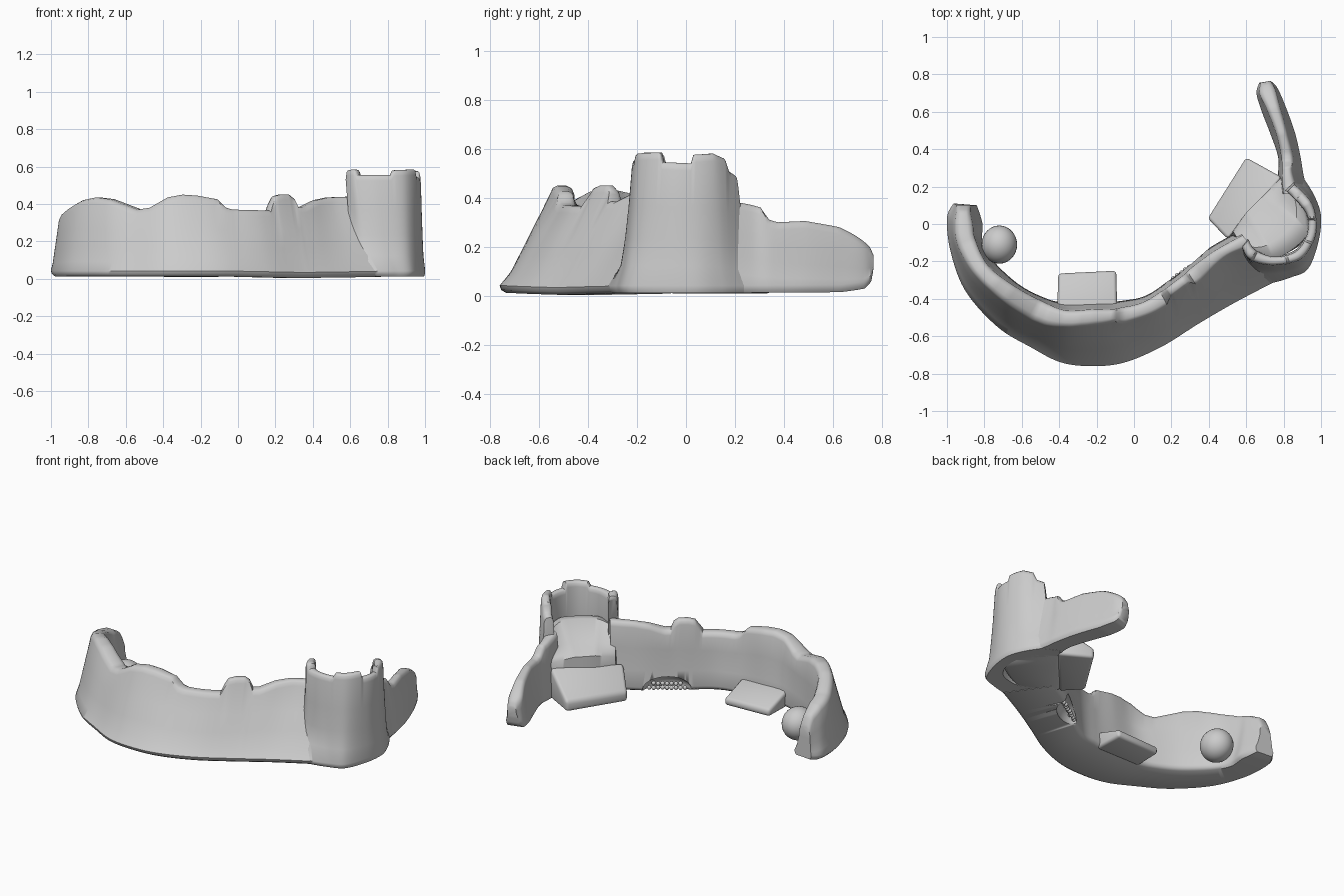
import bpy, bmesh, math, random
from mathutils import Vector, Matrix

if "Cube" in bpy.data.objects:
    bpy.data.objects.remove(bpy.data.objects["Cube"])

random.seed(3)


def finish(name, bm, angle=40):
    bmesh.ops.recalc_face_normals(bm, faces=bm.faces)
    me = bpy.data.meshes.new(name)
    bm.to_mesh(me)
    bm.free()
    ob = bpy.data.objects.new(name, me)
    bpy.context.collection.objects.link(ob)
    bpy.ops.object.select_all(action='DESELECT')
    ob.select_set(True)
    bpy.context.view_layer.objects.active = ob
    bpy.ops.object.shade_smooth_by_angle(angle=math.radians(angle))
    return ob


def lookup(table, t):
    for (a, za), (b, zb) in zip(table, table[1:]):
        if t <= b:
            return za + (zb - za) * max(0, (t - a) / (b - a))
    return table[-1][1]


def spline(pts, t):
    i = min(int(t), len(pts) - 2)
    u = t - i
    p0, p1, p2, p3 = (Vector(pts[max(0, min(len(pts) - 1, i + k))]) for k in (-1, 0, 1, 2))
    return 0.5 * (2 * p1 + (p2 - p0) * u + (2 * p0 - 5 * p1 + 4 * p2 - p3) * u * u
                  + (3 * p1 - p0 - 3 * p2 + p3) * u ** 3)


def wall(name, stations, tops, bottoms=((0, .012), (1, .012)), per=10, tilt=0, flare=1, angle=45):
    """Loft: each station is outer base, outer top, inner top, inner base (x, y pairs)."""
    n = (len(stations) - 1) * per
    ts = sorted({round(k / per, 4) for k in range(n + 1)} | {t for t, _ in tops})
    bm = bmesh.new()
    rings = []
    for t in ts:
        s = spline(stations, t)
        ob, ot, it, ib = (Vector(s[k:k + 2]) for k in (0, 2, 4, 6))
        zt, zb = lookup(tops, t), lookup(bottoms, t)
        h = zt - zb
        # a smoothed height keeps the faces even below notches in the top edge
        ref = sum(lookup(tops, t + k * .2) for k in range(-5, 6)) / 11 - zb
        r = min(.03, h * .2)
        low = min(h - r, ref * .8)
        q = lambda z: min(1.08, max(0, z) / (ref - r)) ** flare
        ot2, it2 = ob.lerp(ot, q(h - r)), ib.lerp(it, min(1.05, (h - r) / (ref - r)))
        prof = [(ob.lerp(ib, .08), zb), (ob.lerp(ib, .02), zb + r * .4), (ob, zb + r)]
        prof += [(ob.lerp(ot, q(low * f)), zb + low * f) for f in (.25, .5, .8)]
        prof += [(ot2, zt - r), (ot2.lerp(it2, .1), zt - r * .3), (ot2.lerp(it2, .3), zt),
                 (ot2.lerp(it2, .7), zt - tilt * .8), (ot2.lerp(it2, .9), zt - r * .3 - tilt),
                 (it2, zt - r - tilt)]
        prof += [(ib.lerp(it, f), zb + (low - tilt) * f) for f in (.8, .4)]
        prof += [(ib, zb + r), (ib.lerp(ob, .02), zb + r * .4), (ib.lerp(ob, .08), zb)]
        rings.append([bm.verts.new((p.x, p.y, z)) for p, z in prof])
    m = len(rings[0])
    for a, b in zip(rings, rings[1:]):
        for k in range(m):
            bm.faces.new((a[k], a[(k + 1) % m], b[(k + 1) % m], b[k]))
    bm.faces.new(rings[0])
    bm.faces.new(rings[-1][::-1])
    return finish(name, bm, angle)


def ramp(name, corners):
    """Sloped slab from four top corners down to the ground."""
    bm = bmesh.new()
    top = [bm.verts.new(c) for c in corners]
    low = [bm.verts.new((c[0], c[1], .01)) for c in corners]
    bm.faces.new(top)
    bm.faces.new(low[::-1])
    for k in range(4):
        j = (k + 1) % 4
        bm.faces.new((top[k], low[k], low[j], top[j]))
    bmesh.ops.bevel(bm, geom=bm.edges[:], offset=.018, segments=3, profile=.5, affect='EDGES')
    return finish(name, bm, 50)


def ball(bm, loc, size, rot=0, seg=24):
    mat = Matrix.Translation(loc) @ Matrix.Rotation(rot, 4, 'Z') @ Matrix.Diagonal((*size, 1))
    bmesh.ops.create_uvsphere(bm, u_segments=seg, v_segments=seg // 2, radius=1, matrix=mat)


# main curved wall with a broken top edge
main = wall("curved_wall", [
    (-.965, .11, -.945, .10, -.88, .10, -.84, .10),
    (-1.0, .03, -.96, .0, -.86, .0, -.81, .0),
    (-.98, -.15, -.94, -.12, -.85, -.08, -.81, -.10),
    (-.90, -.36, -.85, -.28, -.78, -.22, -.75, -.20),
    (-.73, -.55, -.70, -.42, -.64, -.33, -.62, -.32),
    (-.55, -.66, -.55, -.50, -.50, -.41, -.49, -.39),
    (-.39, -.74, -.38, -.56, -.37, -.46, -.38, -.42),
    (-.22, -.76, -.22, -.55, -.22, -.455, -.22, -.42),
    (-.05, -.74, -.08, -.53, -.08, -.45, -.06, -.41),
    (.15, -.655, .10, -.47, .07, -.41, .08, -.375),
    (.35, -.53, .28, -.35, .24, -.29, .25, -.25),
    (.54, -.42, .47, -.20, .42, -.15, .40, -.13),
    (.75, -.31, .63, -.12, .58, -.06, .56, -.04)],
    [(0, .22), (.4, .29), (1, .33), (2, .36), (3, .42), (3.5, .435), (4, .425), (5, .37),
     (5.4, .38), (6, .435), (6.5, .45), (7, .445), (7.8, .425), (8.1, .38), (8.3, .37),
     (9.42, .365), (9.5, .40), (9.62, .44), (9.8, .45), (10.05, .45), (10.17, .43), (10.25, .385),
     (10.4, .385), (10.8, .42), (11.2, .435), (12, .44)],
    ((0, .03), (.6, .02), (2, .012), (8, .012), (10, .004), (12, .01)))

# low niche in the inner face, holding a heap of pebbles
ang = math.radians(34)
nx, ny = .285, -.215
bm = bmesh.new()
ball(bm, (nx, ny, .02), (.145, .09, .08), ang)
cutter = finish("niche_cutter", bm)
cutter.hide_render = True
cutter.hide_set(True)
mod = main.modifiers.new("niche", 'BOOLEAN')
mod.object = cutter
mod.operation = 'DIFFERENCE'
mod.solver = 'EXACT'

bm = bmesh.new()
for row, count in enumerate((9, 7)):
    for k in range(count):
        u = (k - (count - 1) / 2) * .026
        v = -.02 - .016 * row + random.uniform(-.004, .004)
        p = Matrix.Rotation(ang, 2) @ Vector((u, v))
        ball(bm, (nx + p.x, ny + p.y, .025 + .02 * row), (.013,) * 3, 0, 12)
finish("niche_pebbles", bm)

# half-round tower shell with battlements and a flared foot
wall("tower_shell", [
    (.64, -.33, .575, -.12, .61, -.08, .60, -.08),
    (.74, -.315, .62, -.19, .65, -.14, .65, -.13),
    (.84, -.285, .74, -.22, .75, -.175, .75, -.17),
    (.93, -.24, .89, -.19, .86, -.15, .86, -.14),
    (.985, -.10, .965, -.08, .92, -.07, .91, -.07),
    (1.0, .04, .975, .03, .93, .03, .92, .03),
    (.965, .15, .94, .13, .89, .10, .88, .10),
    (.91, .24, .85, .22, .81, .18, .80, .18)],
    [(0, .56), (.15, .58), (.9, .585), (1.05, .58), (1.15, .555), (2.5, .555), (2.6, .58),
     (3.75, .585), (3.85, .545), (4.9, .54), (5, .575), (5.9, .58), (6.35, .56),
     (6.5, .51), (6.85, .49), (7, .40)], flare=.6)

# sloping floor inside the tower
wall("tower_floor", [
    (.62, -.22, .60, -.15, .53, -.04, .51, -.05),
    (.75, -.19, .75, -.19, .60, .06, .60, .06),
    (.94, -.06, .93, -.05, .69, .15, .69, .16),
    (.91, .14, .90, .12, .76, .22, .76, .24),
    (.88, .25, .85, .23, .80, .26, .79, .29)],
    [(0, .37), (1, .40), (2, .40), (3, .38), (4, .36)], tilt=.11)

# low wall running back from the tower
wall("tail_wall", [
    (.93, .16, .88, .16, .80, .16, .76, .18),
    (.905, .27, .85, .27, .79, .25, .77, .27),
    (.89, .36, .85, .35, .79, .35, .77, .36),
    (.86, .49, .82, .49, .76, .48, .73, .48),
    (.81, .63, .78, .63, .71, .61, .68, .61),
    (.765, .73, .755, .72, .67, .70, .655, .70),
    (.73, .765, .73, .765, .68, .755, .67, .755)],
    [(0, .40), (.6, .38), (1.5, .36), (1.9, .31), (2.2, .30), (3, .305), (4, .28), (5, .23),
     (5.6, .20), (6, .17)],
    ((0, .012), (4, .015), (5, .03), (5.6, .06), (6, .11)))

# sloped slabs at the foot of the wall and the tower
ramp("wall_ramp", [(-.41, -.45, .12), (-.09, -.45, .12), (-.095, -.25, .055), (-.405, -.265, .055)])
ramp("tower_ramp", [(.50, -.08, .19), (.79, .25, .21), (.60, .355, .075), (.395, .03, .07)])

# round boulder by the left end
bm = bmesh.new()
ball(bm, (-.72, -.11, .115), (.095, .102, .1), 0, 32)
finish("boulder", bm)
